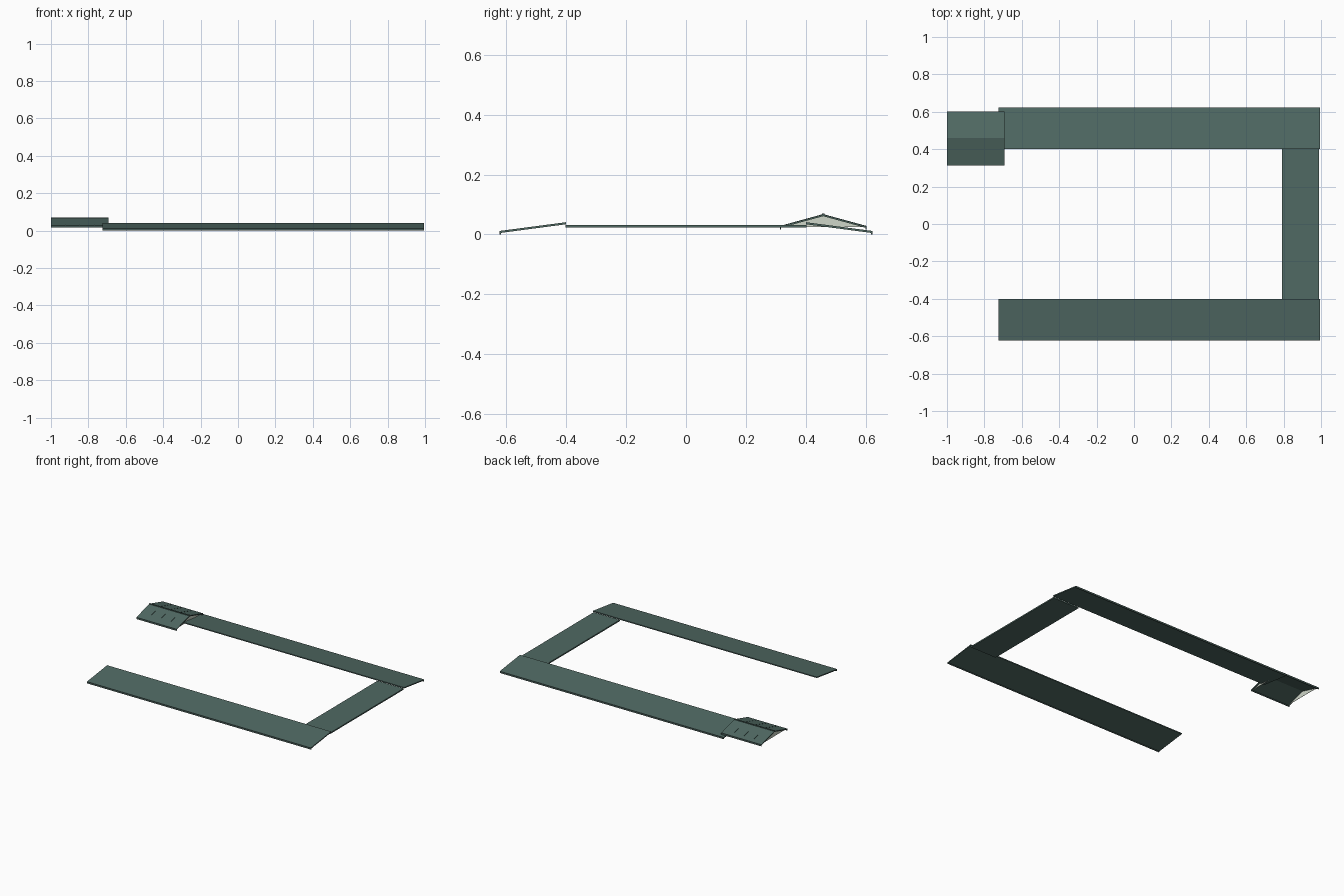
import bpy, bmesh
from mathutils import Vector

if "Cube" in bpy.data.objects:
    bpy.data.objects.remove(bpy.data.objects["Cube"])


def material(name, rgb):
    m = bpy.data.materials.new(name)
    m.diffuse_color = (*rgb, 1)
    m.use_nodes = True
    m.node_tree.nodes["Principled BSDF"].inputs["Base Color"].default_value = m.diffuse_color
    return m


ROOF = material("slate green roof", (0.080, 0.142, 0.125))
TRIM = material("dark green trim", (0.060, 0.102, 0.092))
WALL = material("pale gable wall", (0.62, 0.67, 0.58))


def prism(name, profile, x0, x1, mat):
    """Extrude a closed (y, z) profile along x."""
    bm = bmesh.new()
    face = bm.faces.new([bm.verts.new((x0, y, z)) for y, z in profile])
    ext = bmesh.ops.extrude_face_region(bm, geom=[face])["geom"]
    verts = [g for g in ext if isinstance(g, bmesh.types.BMVert)]
    bmesh.ops.translate(bm, verts=verts, vec=Vector((x1 - x0, 0, 0)))
    bmesh.ops.recalc_face_normals(bm, faces=bm.faces)
    me = bpy.data.meshes.new(name)
    bm.to_mesh(me)
    bm.free()
    me.materials.append(mat)
    ob = bpy.data.objects.new(name, me)
    bpy.context.collection.objects.link(ob)
    return ob


def slab(name, a, b, t, x0, x1, mat):
    """Sloped sheet whose top runs from a to b in (y, z)."""
    return prism(name, [a, b, (b[0], b[1] - t), (a[0], a[1] - t)], x0, x1, mat)


def box(name, y0, y1, z0, z1, x0, x1, mat):
    return prism(name, [(y0, z0), (y1, z0), (y1, z1), (y0, z1)], x0, x1, mat)


# Long lean-to roofs on both sides, with an eave board
for side, s in (("south", -1), ("north", 1)):
    slab(f"{side}_roof", (s * 0.40, 0.041), (s * 0.62, 0.012), 0.007,
         -0.725, 0.995, ROOF)
    box(f"{side}_eave_board", s * 0.617, s * 0.622, 0.0, 0.012,
        -0.725, 0.995, TRIM)

# Flat connecting roof on the right
box("east_roof", -0.402, 0.402, 0.023, 0.032, 0.79, 0.99, ROOF)

# Small gabled roof at the back left corner
X0, X1 = -1.0, -0.692
RIDGE = (0.457, 0.067)
for side, eave in (("front", (0.315, 0.028)), ("back", (0.60, 0.028))):
    slab(f"gable_{side}_slope", RIDGE, eave, 0.006, X0, X1, ROOF)
    box(f"gable_{side}_eave_board", eave[0] - 0.002, eave[0] + 0.002,
        0.016, 0.028, X0, X1, TRIM)
    # fine standing seams
    for i in range(1, 4):
        x = X0 + (X1 - X0) * i / 4
        slab(f"gable_{side}_seam_{i}", (RIDGE[0], RIDGE[1] + 0.001),
             (eave[0], eave[1] + 0.001), 0.003, x - 0.001, x + 0.001, ROOF)

box("ridge_cap", 0.453, 0.461, 0.063, 0.070, X0, X1, TRIM)

# Pale triangular walls just inside each gable end
for side, x in (("west", X0 + 0.008), ("east", X1 - 0.010)):
    prism(f"{side}_gable_wall", [(0.325, 0.025), (0.59, 0.025), (0.457, 0.062)],
          x, x + 0.002, WALL)
